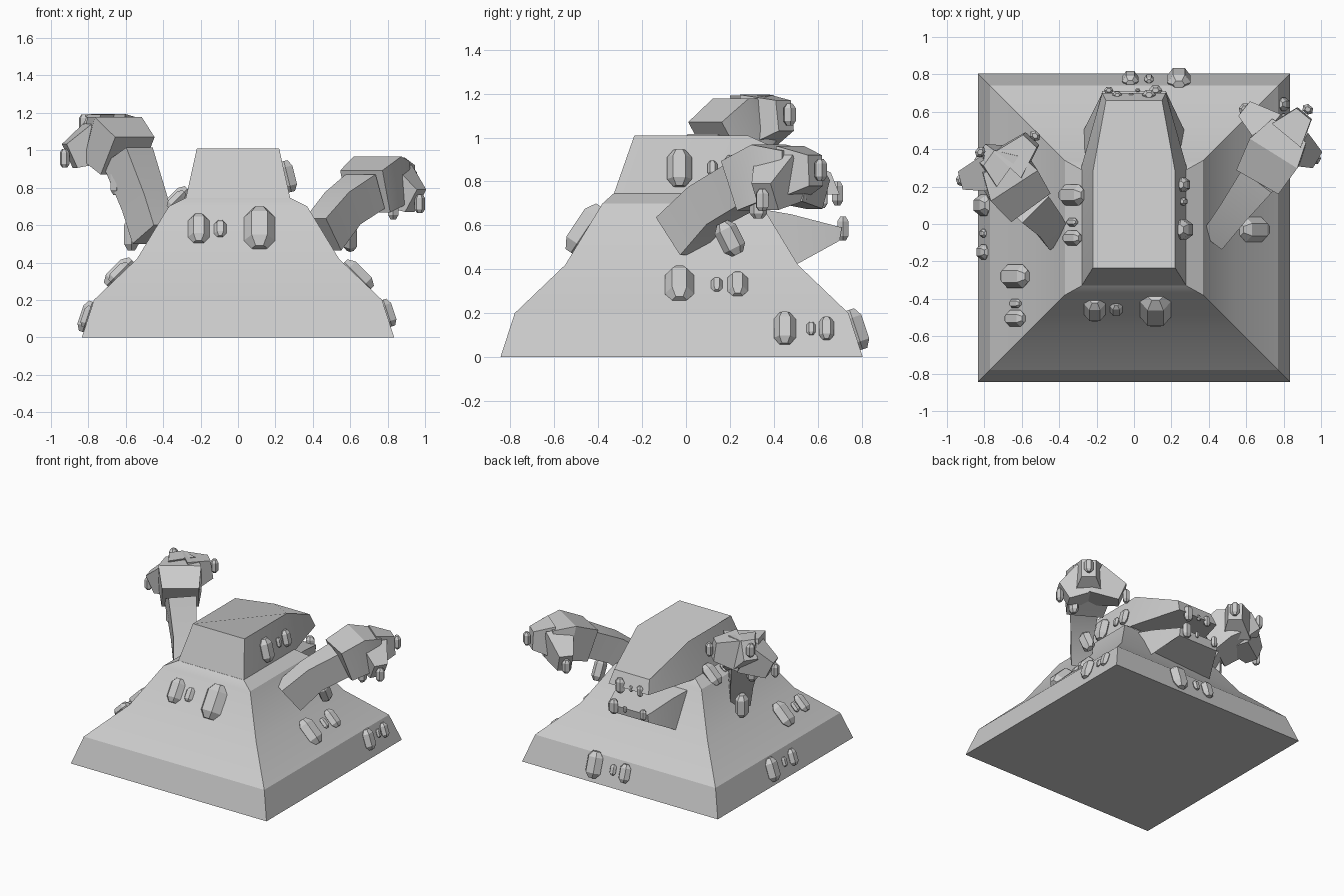
import bpy, bmesh, math
from mathutils import Vector

if "Cube" in bpy.data.objects:
    bpy.data.objects.remove(bpy.data.objects["Cube"], do_unlink=True)

GREY = (.6, .6, .6, 1)
stone = bpy.data.materials.new("grey stone")
stone.use_nodes = True
stone.diffuse_color = GREY
stone.node_tree.nodes["Principled BSDF"].inputs["Base Color"].default_value = GREY

UP = Vector((0, 0, 1))
ACROSS = Vector((1, 0, 0))
DEEP = Vector((0, 1, 0))


def loft(name, rings):
    """Skin a list of equal-length point rings and cap both ends."""
    bm = bmesh.new()
    rows = [[bm.verts.new(point) for point in ring] for ring in rings]
    count = len(rows[0])
    for lower, upper in zip(rows, rows[1:]):
        for i in range(count):
            j = (i + 1) % count
            bm.faces.new((lower[i], lower[j], upper[j], upper[i]))
    bm.faces.new(reversed(rows[0]))
    bm.faces.new(rows[-1])
    bmesh.ops.recalc_face_normals(bm, faces=bm.faces)
    mesh = bpy.data.meshes.new(name)
    bm.to_mesh(mesh)
    bm.free()
    mesh.materials.append(stone)
    obj = bpy.data.objects.new(name, mesh)
    bpy.context.collection.objects.link(obj)
    bpy.ops.object.select_all(action='DESELECT')
    obj.select_set(True)
    bpy.context.view_layer.objects.active = obj
    bpy.ops.object.shade_smooth_by_angle(angle=math.radians(25))


def step(half, height, inset=0):
    """Near-square ring of the mound, set slightly towards the front."""
    width, front, back = half - inset, -half - .01, half - .03
    return [(-width, front, height), (width, front, height),
            (width, back, height), (-width, back, height)]


def mirrored(*half):
    """Close a one-sided outline with its mirror image."""
    return list(half) + [(-x, y, z) for x, y, z in reversed(half)]


def limb(name, path, sizes):
    """Four-sided limb that follows a path; sizes are half width and half height."""
    path = [Vector(point) for point in path]
    rings = []
    for i, (point, (width, height)) in enumerate(zip(path, sizes)):
        ahead = path[min(i + 1, len(path) - 1)]
        behind = path[max(i - 1, 0)]
        direction = (ahead - behind).normalized()
        side = direction.cross(UP).normalized() * width
        rise = side.cross(direction).normalized() * height
        rings.append([point - side - rise, point + side - rise,
                      point + side + rise, point - side + rise])
    loft(name, rings)


def crystal(name, place, length, axis, normal):
    """Six-sided gem with blunt tapered ends, laid along an axis."""
    axis = Vector(axis).normalized()
    side = axis.cross(Vector(normal)).normalized()
    out = side.cross(axis)
    radius = length / 3
    rings = []
    for along, swell in ((-.5, .5), (-.3, 1), (.3, 1), (.5, .5)):
        centre = Vector(place) + axis * length * along
        turns = [math.tau * k / 6 for k in range(6)]
        rings.append([centre + (side * math.cos(turn) + out * .8 * math.sin(turn))
                      * radius * swell for turn in turns])
    loft(name + "_crystal", rings)


def arm(side, path, palm, fingers):
    """Bent arm, wider palm, and tapered fingers that each carry a crystal."""
    limb(side + "_arm", path, [(.07, .11), (.08, .1), (.1, .1)])
    limb(side + "_palm", [path[-1], *palm], [(.13, .12), (.15, .13), (.11, .1)])
    middle = (Vector(palm[0]) + Vector(palm[1])) / 2
    for kind, tip in fingers.items():
        name = f"{side}_{kind}_finger"
        tip = Vector(tip)
        root = middle.lerp(tip, .2)
        limb(name, [root, tip], [(.1, .12), (.05, .07)])
        reach = (tip - middle).normalized()
        crystal(name, tip + reach * .03, .1, UP, reach)


def cluster(name, normal, along, start, offsets, size):
    """Row of a large, a tiny and a medium gem lying up the slope."""
    normal = Vector(normal)
    axis = along.cross(normal)
    for kind, offset, scale in zip(("large", "tiny", "medium"), offsets, (1, .4, .7)):
        crystal(f"{name}_{kind}", Vector(start) + along * offset,
                size * scale, axis, normal)


# Stepped mound
loft("mound", [step(.835, 0), step(.77, .2), step(.54, .42),
               step(.37, .7), step(.32, .745, inset=.04)])

# Head with a long upper jaw over an open mouth at the rear
loft("upper_head", [
    mirrored((.28, -.33, .74), (.28, .31, .74), (.17, .7, .74)),
    mirrored((.22, -.235, 1.01), (.22, .28, 1.01), (.15, .66, .84))])
loft("lower_jaw", [
    mirrored((.3, .25, .42), (.27, .5, .42), (.17, .7, .53)),
    mirrored((.29, .25, .69), (.23, .48, .65), (.17, .71, .59))])

# Arms: the left reaches low, the right is raised high
arm("left", [(.455, -.04, .55), (.56, .1, .69), (.68, .26, .78)],
    [(.76, .4, .84), (.83, .5, .84)],
    {"middle": (.91, .59, .85), "outer": (.95, .36, .73), "inner": (.61, .6, .74)})
arm("right", [(-.45, -.02, .55), (-.5, .05, .72), (-.59, .14, .97)],
    [(-.67, .25, 1.06), (-.72, .34, 1.08)],
    {"upper": (-.8, .37, 1.13), "outer": (-.9, .24, .97), "inner": (-.55, .45, 1.1)})

# Crystals hanging under the arms and palm
crystal("left_palm", (.83, .33, .69), .12, UP, ACROSS)
crystal("left_underarm", (.6, .2, .54), .16, UP - DEEP / 2, ACROSS)
crystal("right_wrist", (-.65, .12, .83), .14, UP, ACROSS)
crystal("right_underarm", (-.57, .13, .55), .17, UP, ACROSS)

# Crystal rows on the mound, head and lips
for name, normal, along, start, offsets, size in (
        ("front", (0, -3, 2), ACROSS, (0, -.455, .58), (.115, -.095, -.21), .25),
        ("rear", (0, 3, 1), ACROSS, (0, .775, .125), (.24, .08, -.02), .19),
        ("left_slope", (2, 0, 2), DEEP, (.64, 0, .33), (-.03, .14, .235), .2),
        ("left_edge", (3, 0, 1), DEEP, (.8, 0, .13), (.45, .57, .64), .15),
        ("left_head", (4, 0, 1), DEEP, (.265, 0, .86), (-.03, .12, .21), .17),
        ("right_shoulder", (-1, 0, 1), DEEP, (-.33, 0, .735), (.155, .01, -.075), .17),
        ("right_slope", (-2, 0, 2), DEEP, (-.635, 0, .345), (-.28, -.425, -.505), .19),
        ("right_edge", (-3, 0, 1), DEEP, (-.805, 0, .11), (.1, -.05, -.15), .17),
        ("upper_lip", DEEP, ACROSS, (0, .69, .745), (.08, -.015, -.09), .11),
        ("lower_lip", DEEP, ACROSS, (0, .715, .585), (.115, .02, -.135), .11)):
    cluster(name, normal, along, start, offsets, size)
